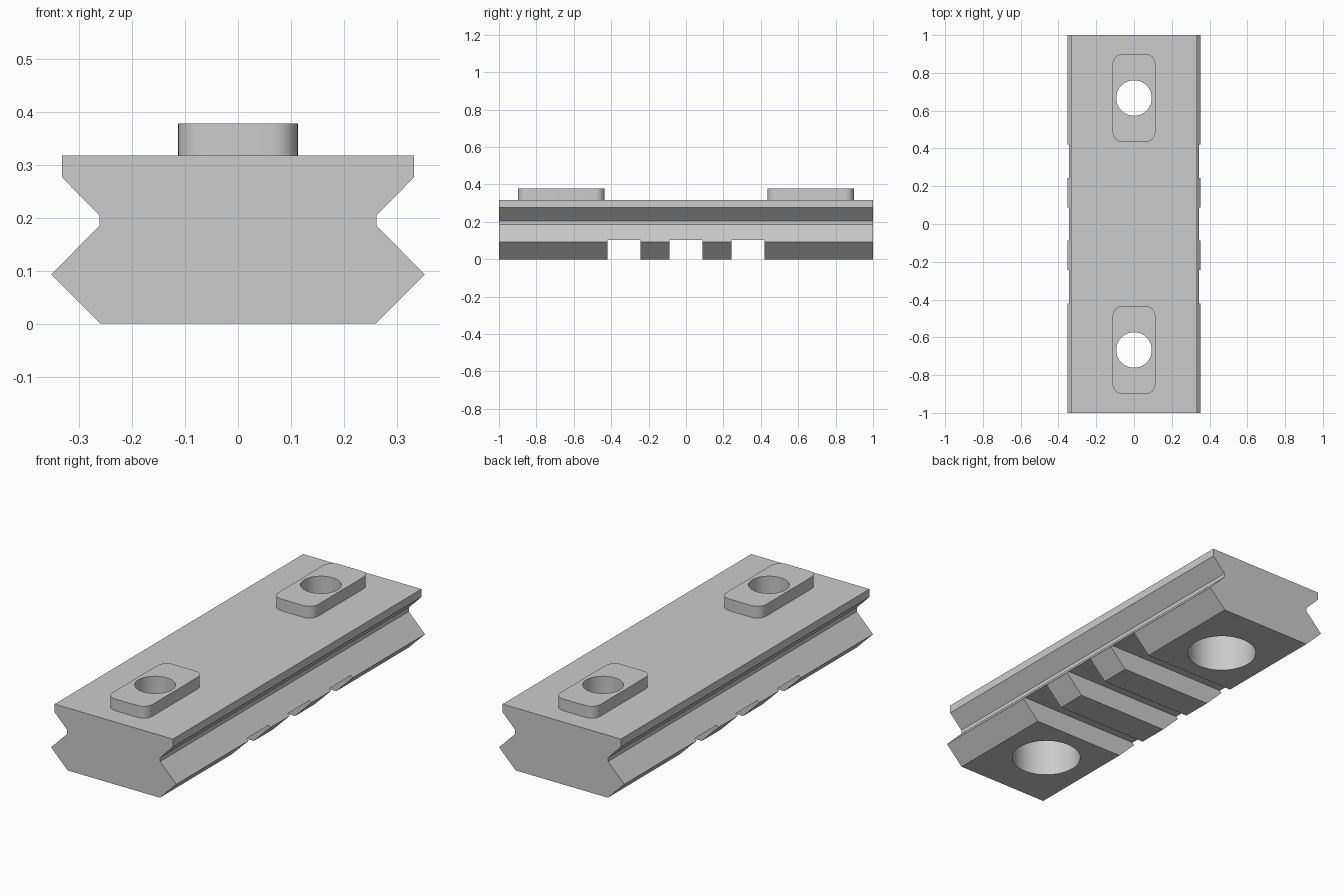
import bpy
import bmesh
import math

cube = bpy.data.objects.get("Cube")
if cube:
    bpy.data.objects.remove(cube, do_unlink=True)

grey = bpy.data.materials.new("plain grey")
grey.use_nodes = True
COLOUR = (0.6, 0.6, 0.6, 1)
grey.diffuse_color = COLOUR
grey.node_tree.nodes["Principled BSDF"].inputs["Base Color"].default_value = COLOUR


def prism(name, outline, shift):
    """Extrude a closed 3D outline along the shift vector."""
    bm = bmesh.new()
    face = bm.faces.new([bm.verts.new(p) for p in outline])
    top = bmesh.ops.extrude_face_region(bm, geom=[face])
    verts = [v for v in top["geom"] if isinstance(v, bmesh.types.BMVert)]
    bmesh.ops.translate(bm, verts=verts, vec=shift)
    bmesh.ops.recalc_face_normals(bm, faces=bm.faces)
    mesh = bpy.data.meshes.new(name)
    bm.to_mesh(mesh)
    bm.free()
    mesh.materials.append(grey)
    obj = bpy.data.objects.new(name, mesh)
    bpy.context.collection.objects.link(obj)
    return obj


def cylinder(name, radius, y, z0, z1):
    angles = [math.tau * i / 64 for i in range(64)]
    ring = [(radius * math.cos(a), y + radius * math.sin(a), z0) for a in angles]
    return prism(name, ring, (0, 0, z1 - z0))


def box(name, x, y0, y1, z0, z1):
    ring = [(-x, y0, z0), (x, y0, z0), (x, y1, z0), (-x, y1, z0)]
    return prism(name, ring, (0, 0, z1 - z0))


def rounded_pad(name, half_x, half_y, radius, y, z0, z1):
    ring = []
    corners = [(1, 1), (-1, 1), (-1, -1), (1, -1)]
    for quarter, (sx, sy) in enumerate(corners):
        for i in range(9):
            a = (quarter + i / 8) * math.pi / 2
            ring.append((sx * (half_x - radius) + radius * math.cos(a),
                         y + sy * (half_y - radius) + radius * math.sin(a), z0))
    return prism(name, ring, (0, 0, z1 - z0))


def combine(target, tool, operation):
    """Apply a boolean, then remove the helper."""
    tool.hide_render = True
    mod = target.modifiers.new(operation.lower(), "BOOLEAN")
    mod.operation = operation
    mod.solver = "EXACT"
    mod.object = tool
    bpy.context.view_layer.objects.active = target
    bpy.ops.object.modifier_apply(modifier=mod.name)
    bpy.data.objects.remove(tool, do_unlink=True)


# Rail body: mirrored profile drawn along the length
TOP = 0.318
side = [(0.26, 0), (0.353, 0.093), (0.262, 0.185),
        (0.262, 0.205), (0.333, 0.277), (0.333, TOP)]
profile = side + [(-x, z) for x, z in reversed(side)]
rail = prism("mounting_rail", [(x, -1, z) for x, z in profile], (0, 2, 0))

# Cross slots on the underside
for middle in (-0.332, 0, 0.332):
    combine(rail, box("slot_cutter", 0.5, middle - 0.088, middle + 0.088, -0.1, 0.103),
            "DIFFERENCE")

# Raised pads, bolt holes and counterbores
for y in (-0.667, 0.667):
    combine(rail, rounded_pad("pad", 0.113, 0.232, 0.05, y, TOP - 0.03, 0.378), "UNION")
    combine(rail, cylinder("bolt_hole_cutter", 0.094, y, -0.1, 0.5), "DIFFERENCE")
    combine(rail, cylinder("counterbore_cutter", 0.166, y, -0.1, 0.215), "DIFFERENCE")

# Smooth round walls, sharp edges elsewhere
bpy.ops.object.select_all(action="DESELECT")
rail.select_set(True)
bpy.context.view_layer.objects.active = rail
bpy.ops.object.shade_smooth_by_angle(angle=math.radians(30))
